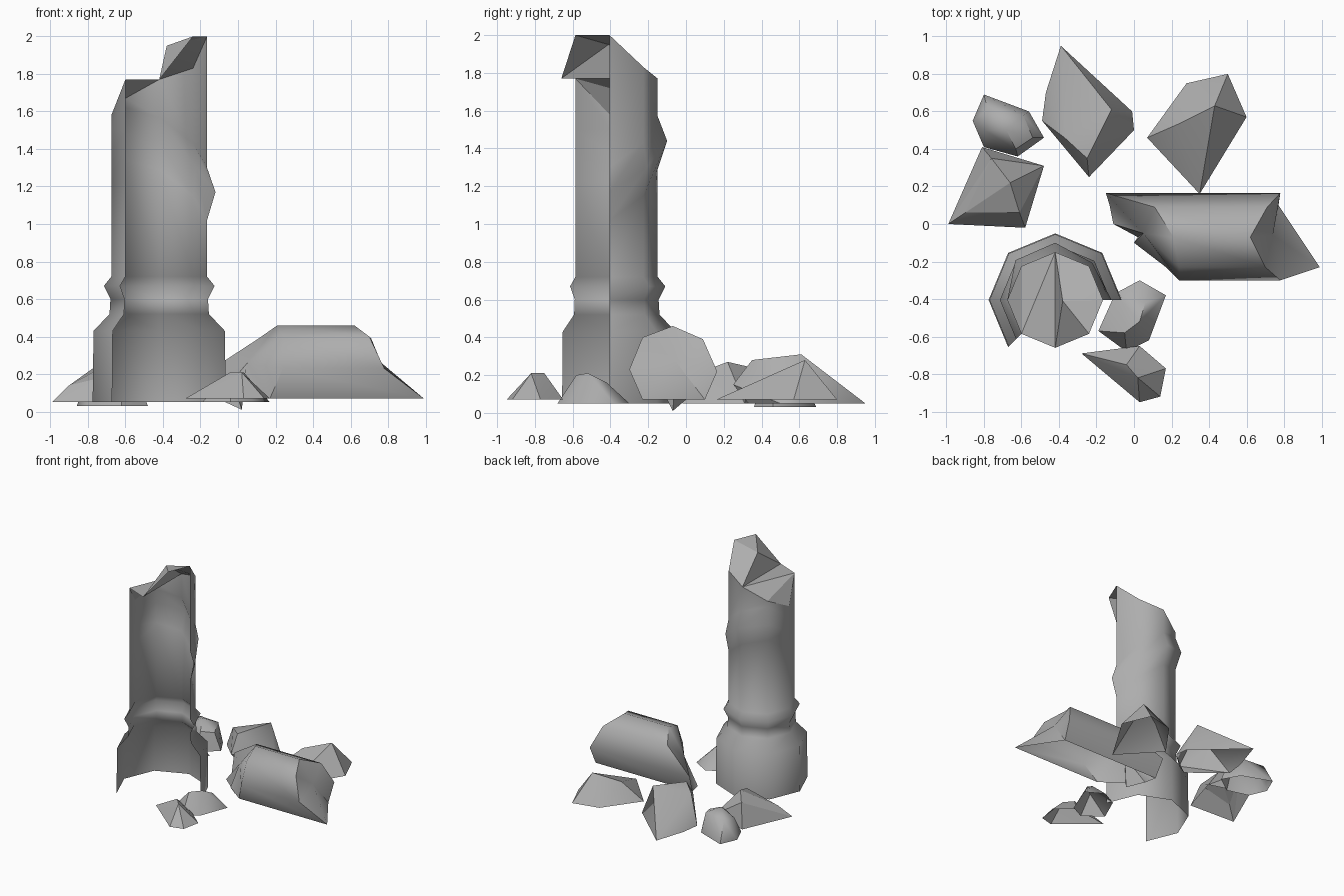
import bpy
import bmesh
from math import cos, sin, pi, radians
from mathutils import Vector

default_cube = bpy.data.objects.get("Cube")
if default_cube:
    bpy.data.objects.remove(default_cube, do_unlink=True)

# One weathered stone colour for everything
stone = bpy.data.materials.new("grey_stone")
stone.use_nodes = True
stone.diffuse_color = (.42, .42, .42, 1)
stone.node_tree.nodes["Principled BSDF"].inputs["Base Color"].default_value = stone.diffuse_color


def finish(name, bm, smooth_angle):
    """Turn a bmesh into a shaded, coloured object."""
    mesh = bpy.data.meshes.new(name)
    bm.to_mesh(mesh)
    bm.free()
    mesh.materials.append(stone)
    obj = bpy.data.objects.new(name, mesh)
    bpy.context.collection.objects.link(obj)
    bpy.ops.object.select_all(action="DESELECT")
    obj.select_set(True)
    bpy.context.view_layer.objects.active = obj
    bpy.ops.object.shade_smooth_by_angle(angle=radians(smooth_angle))


def rock(name, ground, outline, peaks, smooth_angle=35):
    """Hollow fragment: a hull over a flat footprint, left open underneath."""
    bm = bmesh.new()
    for point in [(x, y, ground) for x, y in outline] + peaks:
        bm.verts.new(point)
    bmesh.ops.convex_hull(bm, input=bm.verts[:])
    bmesh.ops.recalc_face_normals(bm, faces=bm.faces[:])
    underside = [f for f in bm.faces if f.normal.z < -.95]
    bmesh.ops.delete(bm, geom=underside, context="FACES")
    loose = [v for v in bm.verts if not v.link_faces]
    bmesh.ops.delete(bm, geom=loose, context="VERTS")
    finish(name, bm, smooth_angle)


# Broken column: an eight-sided shell, open at the front
centre = Vector((-.42, -.405, 0))
shaft = .255


def on_ring(index, radius, height):
    angle = index * pi / 4
    return centre + Vector((radius * cos(angle), radius * sin(angle), height))


columns = range(6)
rows = [[(radius, height)] * len(columns) for radius, height in
        [(.355, .05), (.35, .43), (.265, .52), (.26, .6), (.295, .67), (shaft, .72)]]

# Twisting bulge that climbs around the back of the shaft
bulge = [.3, .28, .305, .3, shaft, shaft]
climb = [0, .13, .27, .32, .2, .2]
rows.append([(shaft, 1.02 + climb[i]) for i in columns])
rows.append([(bulge[i], 1.17 + climb[i]) for i in columns])
rows.append([(shaft, 1.3 + climb[i]) for i in columns])
broken_rim = [2, 1.83, 1.77, 1.67, 1.58, 1.77]
rows.append([(shaft, height) for height in broken_rim])

bm = bmesh.new()
grid = [[bm.verts.new(on_ring(i, *row[i])) for i in columns] for row in rows]
for low, high in zip(grid, grid[1:]):
    for i in columns[:-1]:
        bm.faces.new((low[i], low[i + 1], high[i + 1], high[i]))
finish("broken_column", bm, 70)

# Jagged top that overhangs the open front
bm = bmesh.new()
rim = [bm.verts.new(on_ring(i, shaft, broken_rim[i])) for i in columns]
right, back_right, back, back_left, left, front_left = rim
lip = bm.verts.new(on_ring(6, shaft, 1.77))
tip = bm.verts.new(on_ring(7, shaft, 2))
crest = bm.verts.new((-.38, -.41, 1.95))
for face in [(crest, lip, tip), (crest, tip, right), (crest, right, back_right),
             (crest, back_right, back), (crest, back, lip), (lip, back, front_left),
             (front_left, back, back_left), (front_left, back_left, left)]:
    bm.faces.new(face)
finish("column_broken_top", bm, 20)

# Fallen column drum: each corner has y, z, left end and right end
drum = [(.1, .07, -.13, .77), (.165, .22, -.15, .78), (.09, .39, .11, .71),
        (-.07, .46, .21, .62), (-.23, .4, .24, .7), (-.3, .23, .24, .78),
        (-.23, .07, .17, .99)]
bm = bmesh.new()
left_end = [bm.verts.new((start, y, z)) for y, z, start, end in drum]
right_end = [bm.verts.new((end, y, z)) for y, z, start, end in drum]
for i in range(len(drum) - 1):
    bm.faces.new((left_end[i], left_end[i + 1], right_end[i + 1], right_end[i]))

# Broken ends of the drum, fanned from a hub, with a spur at the left foot
spur = [bm.verts.new(p) for p in [(0, -.1, .07), (.02, -.07, .01), (-.11, 0, .07)]]
for loop, hub_point in [(left_end + spur + left_end[:1], (.05, -.05, .26)),
                        (right_end, (.74, -.06, .28))]:
    hub = bm.verts.new(hub_point)
    for a, b in zip(loop, loop[1:]):
        bm.faces.new((hub, a, b))
bm.faces.new((hub, right_end[-1], right_end[0]))
bmesh.ops.recalc_face_normals(bm, faces=bm.faces[:])
finish("fallen_drum", bm, 50)

# Scattered fragments
rock("back_rock", .05,
     [(-.39, .95), (-.01, .6), (0, .5), (-.22, .33), (-.49, .55), (-.47, .7)],
     [(-.12, .61, .31), (-.37, .46, .26), (-.25, .35, .28), (-.24, .25, .15)], 45)

rock("back_left_side_rock", .07,
     [(.07, .46), (.28, .75), (.5, .8), (.6, .57), (.43, .33), (.35, .16)],
     [(.23, .53, .22), (.43, .63, .28)])

rock("right_side_rock", .05,
     [(-.81, .41), (-.48, .31), (-.58, -.02), (-.99, 0)],
     [(-.76, .35, .24), (-.66, .22, .27), (-.61, .06, .21), (-.9, .06, .14)], 20)

rock("back_right_pebble", .03,
     [(-.8, .69), (-.56, .6), (-.48, .46), (-.62, .36), (-.8, .41), (-.86, .55)],
     [(-.78, .61, .19), (-.59, .58, .2), (-.54, .46, .17),
      (-.63, .4, .18), (-.8, .5, .18), (-.68, .5, .24)], 40)

rock("inner_front_rock", .05,
     [(-.19, -.57), (-.1, -.37), (.03, -.3), (.17, -.38), (.08, -.62), (-.04, -.68)],
     [(-.05, -.58, .2), (.03, -.52, .21), (.06, -.42, .16)], 45)

rock("outer_front_rock", .07,
     [(-.28, -.69), (.03, -.65), (.17, -.77), (.14, -.92), (.03, -.95)],
     [(-.04, -.75, .21), (.02, -.82, .21)])
